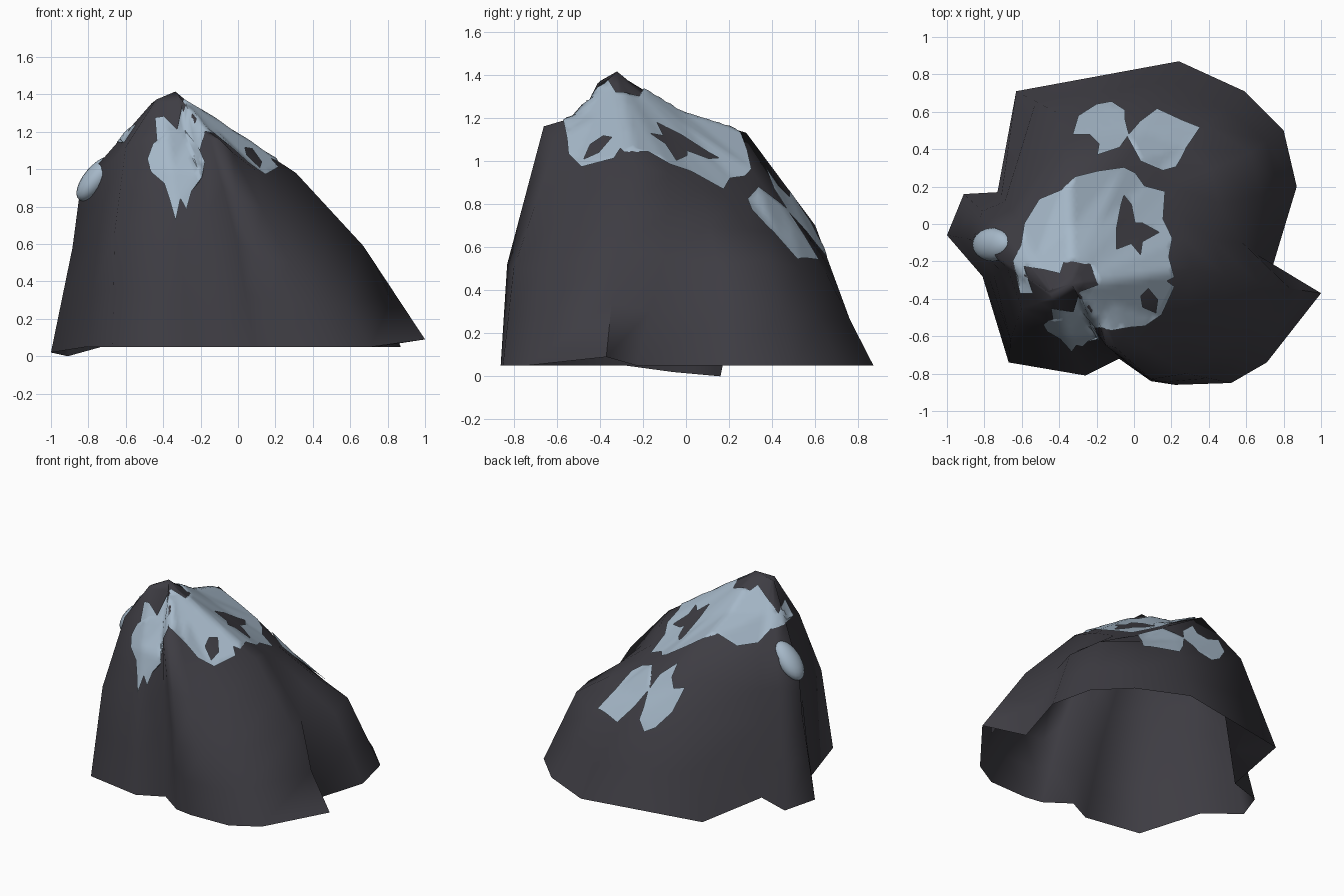
import bpy, bmesh, math
from mathutils import Vector
from mathutils.bvhtree import BVHTree
from mathutils.geometry import delaunay_2d_cdt

if "Cube" in bpy.data.objects:
    bpy.data.objects.remove(bpy.data.objects["Cube"])


def material(name, col):
    m = bpy.data.materials.new(name)
    m.diffuse_color = (*col, 1)
    m.use_nodes = True
    m.node_tree.nodes["Principled BSDF"].inputs["Base Color"].default_value = m.diffuse_color
    return m


ROCK = material("dark rock", (0.048, 0.046, 0.056))
SNOW = material("pale blue snow", (0.38, 0.48, 0.58))


def add_object(name, bm, mat, angle):
    me = bpy.data.meshes.new(name)
    bm.to_mesh(me)
    ob = bpy.data.objects.new(name, me)
    bpy.context.collection.objects.link(ob)
    me.materials.append(mat)
    bpy.ops.object.select_all(action='DESELECT')
    ob.select_set(True)
    bpy.context.view_layer.objects.active = ob
    bpy.ops.object.shade_smooth_by_angle(angle=math.radians(angle))
    return ob


# Mountain spokes: foot (x, y), middle (x, y, z), shoulder (x, y, z)
SPOKES = [
    (1.00, -.37, .67, -.32, .59, .31, -.24, .98), (.74, -.23, .58, -.10, .56, .27, -.08, .94),
    (.87, .20, .68, .15, .52, .23, .07, .87), (.80, .50, .62, .38, .54, .20, .20, .82),
    (.59, .71, .39, .53, .50, .12, .28, .83), (.24, .87, .14, .65, .48, -.06, .31, .95),
    (-.63, .71, -.42, .60, .70, -.35, .28, 1.13), (-.73, .17, -.69, .12, .55, -.62, .03, 1.02),
    (-.91, .16, -.81, .07, .60, -.72, -.02, 1.00), (-1.0, -.06, -.885, -.08, .58, -.84, -.10, .92),
    (-.81, -.28, -.75, -.27, .62, -.68, -.23, 1.04), (-.67, -.74, -.66, -.62, .66, -.60, -.45, 1.12),
    (-.26, -.81, -.31, -.71, .58, -.36, -.59, 1.00), (-.08, -.72, -.13, -.66, .55, -.20, -.58, .98),
    (.09, -.84, -.01, -.76, .64, -.15, -.65, 1.16), (.22, -.86, .09, -.83, .52, -.10, -.66, 1.16),
    (.52, -.85, .28, -.80, .50, -.03, -.60, 1.09), (.71, -.74, .45, -.67, .50, .10, -.50, .99),
]
# Two summit points: the left crag and the main top
SUMMIT = Vector((-.33, -.33, 1.40))
CRAG = Vector((-.42, -.39, 1.40))
SADDLE = {13: (.0, -.01, -.03), 14: (.05, -.03, -.08), 15: (.05, -.03, -.08),
          16: (.02, 0, -.04), 5: (0, 0, -.02), 6: (0, 0, -.04)}
rock = bmesh.new()
rings = [[] for _ in range(7)]
for i, (fx, fy, mx, my, mz, sx, sy, sz) in enumerate(SPOKES):
    foot = Vector((fx, fy, (.09, .05)[i > 0]))
    if i in (8, 9):
        foot.z = (i - 8) * .02
    mid, shoulder = Vector((mx, my, mz)), Vector((sx, sy, sz))
    peak = CRAG if 7 <= i <= 12 else SUMMIT
    path = [foot, foot.lerp(mid, .5), mid, mid.lerp(shoulder, .5), shoulder,
            shoulder.lerp(peak, .5) + Vector(SADDLE.get(i, (0, 0, 0))),
            shoulder.lerp(peak, .9)]
    for ring, p in zip(rings, path):
        ring.append(rock.verts.new(p))
n = len(SPOKES)
for a, b in zip(rings, rings[1:]):
    for i in range(n):
        j = (i + 1) % n
        rock.faces.new((a[i], a[j], b[j], b[i]))
top = rock.verts.new((-.335, -.32, 1.415))
for i in range(n):
    rock.faces.new((rings[-1][i], rings[-1][(i + 1) % n], top))
rock.normal_update()
add_object("mountain", rock, ROCK, 75)
tree = BVHTree.FromBMesh(rock)


def inside(p, loops):
    hit = False
    for lp in loops:
        for (ax, ay), (bx, by) in zip(lp, lp[1:] + lp[:1]):
            if (ay > p[1]) != (by > p[1]) and p[0] < (bx - ax) * (p[1] - ay) / (by - ay) + ax:
                hit = not hit
    return hit


def snow_patch(name, loops, from_front=False, lift=.012):
    """Drape outlines (first outer, then holes) on the rock from above or in front."""
    pts, edges = [], []
    for lp in loops:
        s = len(pts)
        pts += [Vector(p) for p in lp]
        edges += [(s + i, s + (i + 1) % len(lp)) for i in range(len(lp))]
    step = .025
    for i in range(-48, 49):
        for j in range(-48, 60):
            p = Vector((i * step + (j % 2) * step / 2, j * step))
            if inside(p, loops):
                pts.append(p)
    vs, _, faces, *_ = delaunay_2d_cdt(pts, edges, [], 0, 1e-5)
    bm = bmesh.new()
    verts = []
    for p in vs:
        if from_front:
            o, d = Vector((p.x, -3, p.y)), Vector((0, 1, 0))
        else:
            o, d = Vector((p.x, p.y, 3)), Vector((0, 0, -1))
        loc, nor, *_ = tree.ray_cast(o, d)
        if loc is not None and nor.dot(d) > 0:
            nor = -nor
        verts.append(bm.verts.new(loc + nor * lift) if loc is not None else None)
    for f in faces:
        c = sum((vs[i] for i in f), Vector((0, 0))) / len(f)
        if not inside(c, loops) or not all(verts[i] for i in f):
            continue
        co = [verts[i].co for i in f]
        # skip triangles that would bridge a cliff
        if max((a - b).length for a in co for b in co) < .2:
            bm.faces.new([verts[i] for i in f])
    bmesh.ops.delete(bm, geom=[v for v in bm.verts if not v.link_faces], context='VERTS')
    add_object(name, bm, SNOW, 80)


# Main snow cap with bare rock windows and a notch for the summit crag
cap = [(-.06, .30), (-.2, .28), (-.32, .25), (-.38, .18), (-.5, .13), (-.58, 0), (-.6, -.12),
       (-.64, -.2), (-.6, -.37), (-.53, -.37), (-.58, -.23), (-.39, -.27), (-.37, -.21),
       (-.24, -.22), (-.2, -.32), (-.3, -.36), (-.33, -.46), (-.44, -.44), (-.43, -.5),
       (-.47, -.55), (-.33, -.585), (-.2, -.575), (-.13, -.57), (.05, -.54), (.14, -.48),
       (.21, -.33), (.17, -.3), (.21, -.28), (.18, -.18), (.2, -.08), (.15, .02),
       (.16, .17), (.05, .2), (0, .27)]
window_a = [(-.06, .15), (-.02, .1), (0, 0), (.04, 0), (.13, -.05), (.04, -.1), (.03, -.17),
            (-.02, -.11), (-.1, -.14), (-.1, -.03)]
window_b = [(.03, -.38), (.07, -.34), (.12, -.4), (.11, -.47), (.04, -.44)]
snow_patch("snow_cap", [cap, window_a, window_b])

# Snow tongue running down the front gully
tongue = [(-.29, 1.2), (-.37, 1.2), (-.45, 1.13), (-.48, 1.05), (-.46, .98), (-.39, .92),
          (-.36, .83), (-.33, .72), (-.31, .84), (-.28, .78), (-.25, .88), (-.18, .96),
          (-.165, 1.04), (-.2, 1.12)]
snow_patch("snow_tongue", [tongue], from_front=True, lift=.016)

# Two snow fields on the back slope
snow_patch("back_snow_left", [[(-.33, .47), (-.3, .57), (-.2, .63), (-.12, .645), (-.05, .6),
                               (-.03, .47), (-.08, .4), (-.2, .36), (-.19, .42), (-.24, .47)]])
snow_patch("back_snow_right", [[(.12, .61), (.35, .51), (.22, .3), (.15, .28), (.03, .33),
                                (-.04, .46), (.03, .54)]])

# Rounded snow lump on the left shoulder
lump = bmesh.new()
bmesh.ops.create_uvsphere(lump, u_segments=20, v_segments=12, radius=1)
for v in lump.verts:
    x, y, z = v.co
    v.co = (-.755 + .105 * x + .03 * z, -.11 + .09 * y, .95 + .11 * z + .05 * x)
add_object("left_snow_lump", lump, SNOW, 60)
